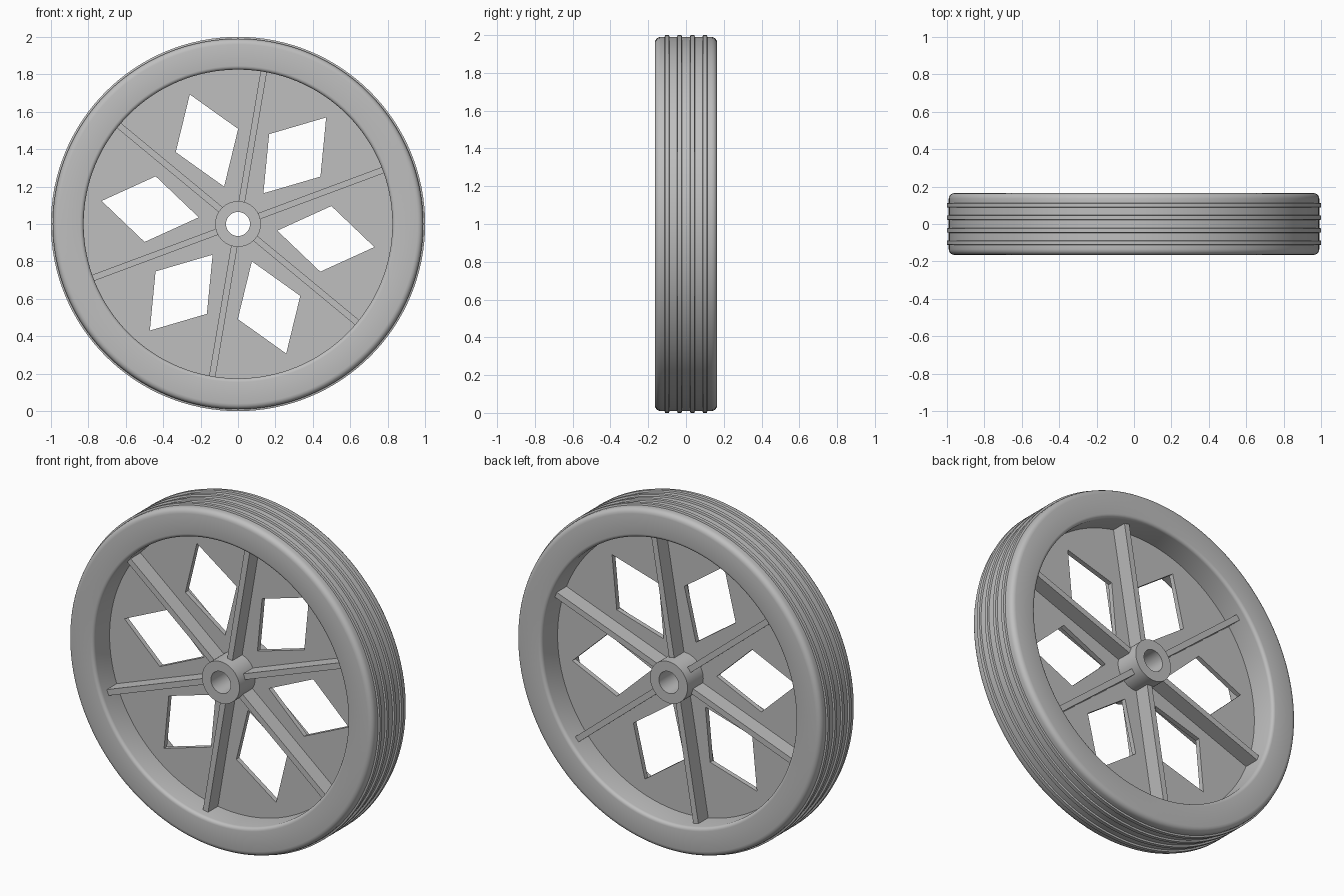
import bpy
import bmesh
from math import sin, cos, pi, radians
from mathutils import Matrix

default = bpy.data.objects.get("Cube")
if default:
    bpy.data.objects.remove(default, do_unlink=True)

SEGMENTS = 128
HALF_WIDTH = 0.165
INNER_R = 0.825
BODY_R = 0.99
SPOKE_ANGLE = 20.4
SPOKES = 6

gray = bpy.data.materials.new("plain gray")
gray.use_nodes = True
gray.diffuse_color = (0.52, 0.52, 0.52, 1)
gray.node_tree.nodes["Principled BSDF"].inputs["Base Color"].default_value = gray.diffuse_color


def finish(obj):
    """Give the part its material and keep its hard edges sharp."""
    if not obj.data.materials:
        obj.data.materials.append(gray)
    bpy.ops.object.select_all(action="DESELECT")
    obj.select_set(True)
    bpy.context.view_layer.objects.active = obj
    bpy.ops.object.shade_smooth_by_angle(angle=radians(35))


def add_mesh(name, bm):
    bmesh.ops.recalc_face_normals(bm, faces=bm.faces)
    mesh = bpy.data.meshes.new(name)
    bm.to_mesh(mesh)
    bm.free()
    obj = bpy.data.objects.new(name, mesh)
    bpy.context.collection.objects.link(obj)
    obj.location.z = 1
    finish(obj)
    return obj


def lathe(name, profile):
    """Revolve a closed (radius, y) profile about the axle."""
    bm = bmesh.new()
    rings = []
    for i in range(SEGMENTS):
        a = 2 * pi * i / SEGMENTS
        rings.append([bm.verts.new((r * cos(a), y, r * sin(a))) for r, y in profile])
    n = len(profile)
    for i in range(SEGMENTS):
        p, q = rings[i], rings[(i + 1) % SEGMENTS]
        for j in range(n):
            k = (j + 1) % n
            bm.faces.new((p[j], p[k], q[k], q[j]))
    return add_mesh(name, bm)


def arc(r, y, size, start, end, steps=4):
    """Quarter-round corner points in the (radius, y) plane."""
    angles = [radians(start + (end - start) * i / steps) for i in range(steps + 1)]
    return [(r + size * cos(a), y + size * sin(a)) for a in angles]


# Rim: rounded shoulders and lips, with four raised tread ribs
shoulder, lip, rib = 0.03, 0.02, 0.013
profile = arc(INNER_R + lip, -HALF_WIDTH + lip, lip, 180, 270)
profile += arc(BODY_R - shoulder, -HALF_WIDTH + shoulder, shoulder, 270, 360)
for y in (-0.1, -0.034, 0.034, 0.1):
    profile += [(BODY_R, y - rib), (1, y - rib * 0.8), (1, y + rib * 0.8), (BODY_R, y + rib)]
profile += arc(BODY_R - shoulder, HALF_WIDTH - shoulder, shoulder, 0, 90)
profile += arc(INNER_R + lip, HALF_WIDTH - lip, lip, 90, 180)
lathe("rim", profile)

# Hub: a tube with the axle bore
lathe("hub", [(0.064, -0.16), (0.122, -0.16), (0.122, 0.16), (0.064, 0.16)])

# Spokes: deep ribs standing out on both sides of the web
for i in range(SPOKES):
    bm = bmesh.new()
    bmesh.ops.create_cube(bm, size=1)
    start, end = 0.1, INNER_R + 0.01
    bm.transform(Matrix.Rotation(-radians(SPOKE_ANGLE + 60 * i), 4, "Y")
                 @ Matrix.Translation(((start + end) / 2, 0, 0))
                 @ Matrix.Diagonal((end - start, 0.21, 0.034, 1)))
    add_mesh(f"spoke_{i + 1}", bm)

# Web: thin disc with a diamond opening between each pair of spokes
curve = bpy.data.curves.new("web", "CURVE")
curve.dimensions = "2D"
curve.fill_mode = "BOTH"
curve.extrude = 0.014


def outline(points):
    spline = curve.splines.new("POLY")
    spline.points.add(len(points) - 1)
    for point, (x, y) in zip(spline.points, points):
        point.co = (x, y, 0, 1)
    spline.use_cyclic_u = True


def circle(r):
    return [(r * cos(2 * pi * i / SEGMENTS), r * sin(2 * pi * i / SEGMENTS))
            for i in range(SEGMENTS)]


outline(circle(INNER_R + 0.01))
outline(circle(0.1))
for i in range(SPOKES):
    a = radians(SPOKE_ANGLE + 30 + 60 * i)
    diamond = [(0.213, 0), (0.476, -0.178), (0.739, 0), (0.476, 0.178)]
    outline([(u * cos(a) - v * sin(a), u * sin(a) + v * cos(a)) for u, v in diamond])

web = bpy.data.objects.new("web", curve)
bpy.context.collection.objects.link(web)
web.location.z = 1
web.rotation_euler.x = pi / 2
bpy.ops.object.select_all(action="DESELECT")
web.select_set(True)
bpy.context.view_layer.objects.active = web
bpy.ops.object.convert(target="MESH")
finish(bpy.context.view_layer.objects.active)
